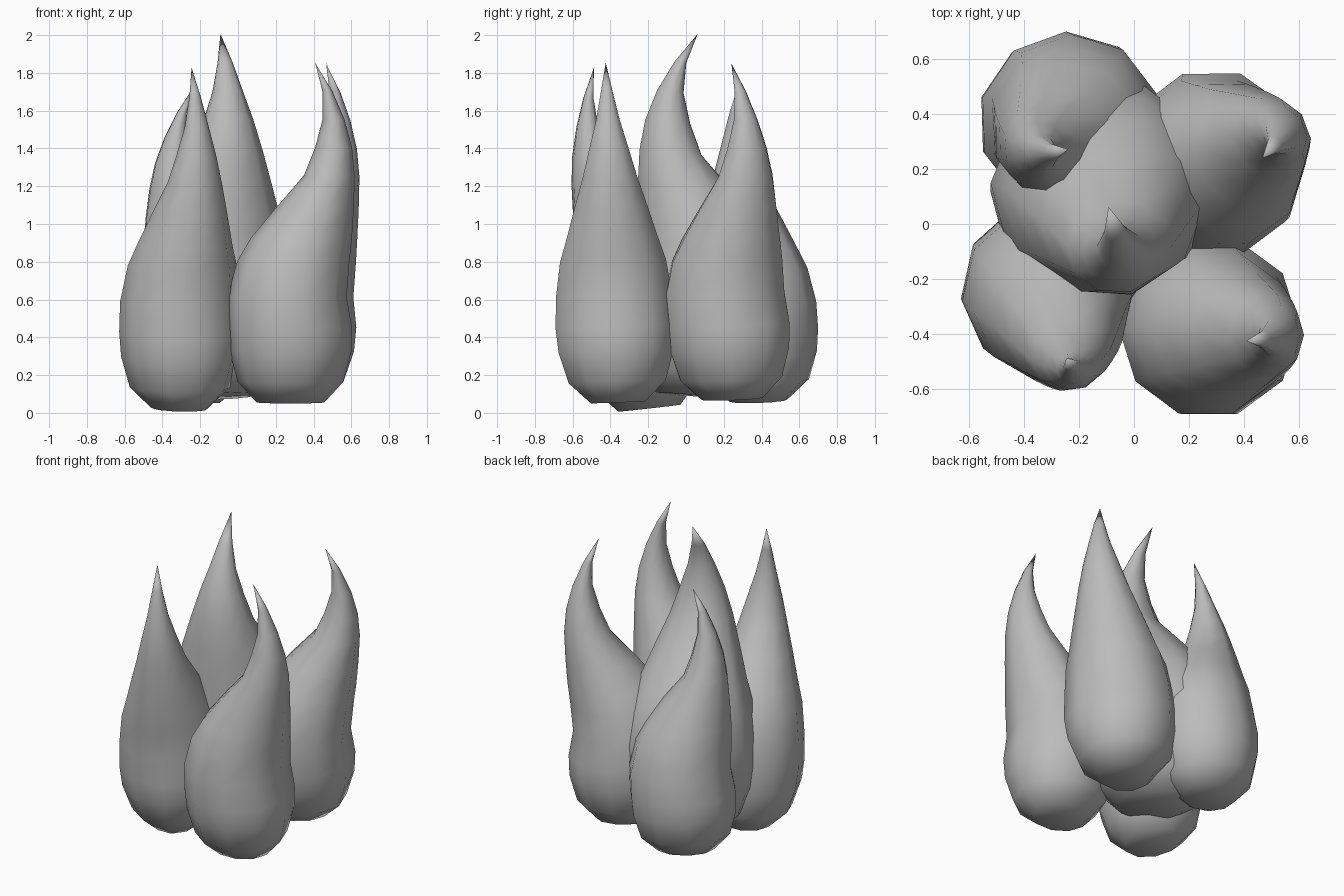
import bpy, bmesh
from math import cos, sin, pi, radians
from mathutils import Matrix, Euler

cube = bpy.data.objects.get("Cube")
if cube:
    bpy.data.objects.remove(cube)

# Single grey material
grey = bpy.data.materials.new("plain grey")
grey.use_nodes = True
COLOUR = (0.5, 0.5, 0.5, 1)
grey.diffuse_color = COLOUR
grey.node_tree.nodes["Principled BSDF"].inputs["Base Color"].default_value = COLOUR

SIDES = 10
HEIGHT = 1.8
# Flame rings: height, lean offset, radius along the lean, radius across it
RINGS = [
    (0.00, 0.00, 0.18, 0.15),
    (0.11, 0.00, 0.28, 0.27),
    (0.27, 0.00, 0.322, 0.32),
    (0.40, -0.003, 0.328, 0.332),
    (0.56, -0.018, 0.315, 0.325),
    (0.75, 0.015, 0.297, 0.295),
    (0.87, 0.057, 0.268, 0.255),
    (1.03, 0.128, 0.207, 0.205),
    (1.20, 0.205, 0.135, 0.15),
    (1.35, 0.228, 0.098, 0.108),
    (1.50, 0.228, 0.058, 0.065),
    (1.65, 0.195, 0.026, 0.032),
]
TIP_OFFSET = 0.13


def flame(name, base, yaw, lean, width=1.0, height=HEIGHT, bend=1.0):
    """Bulb that bends along yaw and hooks back; lean is the extra tip shift in x, y."""
    bm = bmesh.new()
    loops = []
    for z, off, along, across in RINGS:
        angles = [2 * pi * i / SIDES for i in range(SIDES)]
        loops.append([bm.verts.new((off * bend + along * cos(a), across * sin(a), z))
                      for a in angles])
    tip = bm.verts.new((TIP_OFFSET * bend, 0, HEIGHT))
    bm.faces.new(loops[0][::-1])
    for i in range(SIDES):
        j = (i + 1) % SIDES
        for low, high in zip(loops, loops[1:]):
            bm.faces.new((low[i], low[j], high[j], high[i]))
        bm.faces.new((loops[-1][i], loops[-1][j], tip))
    # Size, turn, then tilt about the base
    scale = Matrix.Diagonal((width, width, height / HEIGHT, 1))
    turn = Matrix.Rotation(radians(yaw), 4, 'Z')
    tilt = Euler((-lean[1] / height, lean[0] / height, 0)).to_matrix().to_4x4()
    bm.transform(Matrix.Translation(base) @ tilt @ turn @ scale)
    for face in bm.faces:
        face.smooth = True
    mesh = bpy.data.meshes.new(name)
    bm.to_mesh(mesh)
    bm.free()
    mesh.materials.append(grey)
    obj = bpy.data.objects.new(name, mesh)
    bpy.context.collection.objects.link(obj)
    return obj


# Tall middle flame and four around it
flame("center_flame", (-0.095, 0.06, 0.09), -75, (-0.04, 0.16), 1.26, 1.91)
flame("front_right_flame", (-0.31, -0.195, 0.025), -66, (0.023, -0.2), 0.98, 1.825, 0.8)
flame("front_left_flame", (0.278, -0.36, 0.055), 0, (0, -0.065))
flame("back_left_flame", (0.27, 0.243, 0.075), 37, (0.09, -0.083), 1.03, 1.78)
flame("back_right_flame", (-0.265, 0.385, 0.065), 200, (0.123, -0.078), 1.0, 1.655, 0.8)
